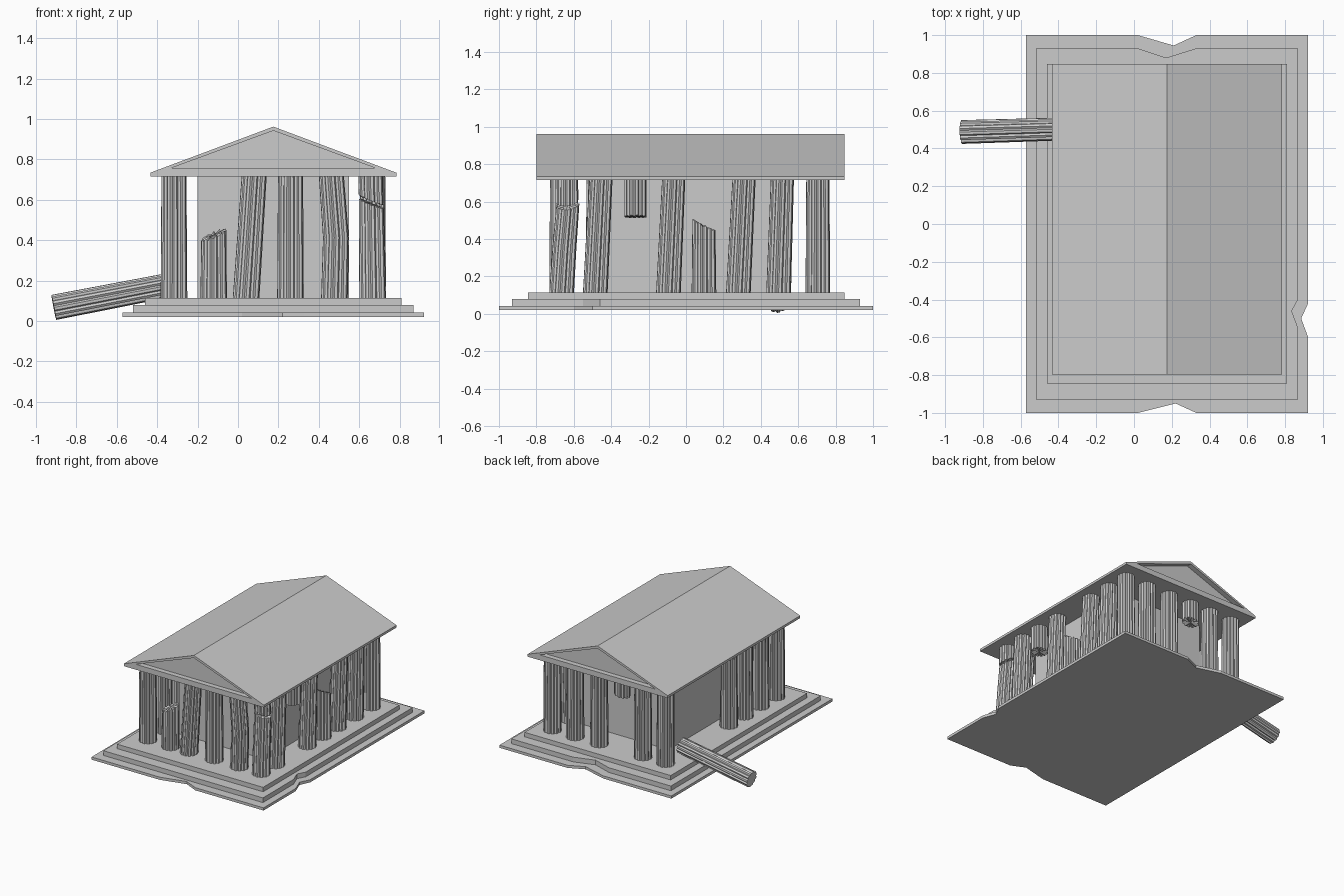
import bpy, bmesh, math
from mathutils import Matrix, Vector

if "Cube" in bpy.data.objects:
    bpy.data.objects.remove(bpy.data.objects["Cube"])

FLOOR, CEIL = 0.11, 0.716
COLS_X = [-0.317, -0.12, 0.06, 0.26, 0.47, 0.667]
COLS_Y = [-0.665, -0.47, -0.27, -0.08, 0.10, 0.295, 0.505, 0.705]


def finish(name, bm, matrix=None):
    if matrix:
        bm.transform(matrix)
    bmesh.ops.recalc_face_normals(bm, faces=bm.faces)
    mesh = bpy.data.meshes.new(name)
    bm.to_mesh(mesh)
    bm.free()
    ob = bpy.data.objects.new(name, mesh)
    bpy.context.collection.objects.link(ob)
    return ob


def slab(name, outline, z0, z1):
    bm = bmesh.new()
    lo = [bm.verts.new((x, y, z0)) for x, y in outline]
    hi = [bm.verts.new((x, y, z1)) for x, y in outline]
    bm.faces.new(lo)
    bm.faces.new(hi)
    n = len(lo)
    for i in range(n):
        j = (i + 1) % n
        bm.faces.new((lo[i], lo[j], hi[j], hi[i]))
    return finish(name, bm)


def column(name, path, r0=0.066, r1=0.062, cut_bottom=None, cut_top=None, matrix=None):
    """Fluted shaft lofted along path; a cut is (slope_x, slope_y, jag) for a broken end."""
    flutes, bm, rings = 12, bmesh.new(), []
    n = flutes * 3
    for k, (px, py, pz) in enumerate(path):
        cut = cut_bottom if k == 0 else cut_top if k == len(path) - 1 else None
        r = r0 + (r1 - r0) * k / (len(path) - 1)
        ring = []
        for i in range(n):
            a = (i // 3 + (0.0, 0.42, 0.71)[i % 3]) * math.tau / flutes
            rr = r * (1.0 if i % 3 < 2 else 0.86)
            dx, dy = rr * math.cos(a), rr * math.sin(a)
            dz = 0
            if cut:
                dz = cut[0] * dx + cut[1] * dy + cut[2] * math.sin(i * 2.3)
            ring.append(bm.verts.new((px + dx, py + dy, pz + dz)))
        rings.append(ring)
    for a, b in zip(rings, rings[1:]):
        for i in range(n):
            j = (i + 1) % n
            bm.faces.new((a[i], a[j], b[j], b[i]))
    # Fan caps
    for ring in (rings[0], rings[-1]):
        c = sum((v.co for v in ring), Vector()) / n
        cv = bm.verts.new(c)
        for i in range(n):
            bm.faces.new((ring[i], ring[(i + 1) % n], cv))
    return finish(name, bm, matrix)


# Stepped base with chipped edges
slab("lower_step", [(-0.573, -1), (0.02, -1), (0.22, -0.95), (0.33, -1), (0.922, -1),
                    (0.922, -0.6), (0.885, -0.5), (0.922, -0.42), (0.922, 1), (0.33, 1),
                    (0.21, 0.945), (0.02, 1), (-0.573, 1)], 0.02, 0.041)
slab("middle_step", [(-0.52, -0.93), (0.868, -0.93), (0.868, -0.55), (0.835, -0.46),
                     (0.868, -0.4), (0.868, 0.93), (0.33, 0.93), (0.17, 0.88),
                     (0.02, 0.93), (-0.52, 0.93)], 0.041, 0.078)
slab("upper_step", [(-0.46, -0.845), (0.81, -0.845), (0.81, 0.847), (-0.46, 0.847)], 0.078, FLOOR + 0.003)

# Inner chamber
slab("inner_chamber", [(-0.2, -0.45), (0.55, -0.45), (0.55, 0.5), (-0.2, 0.5)], FLOOR, CEIL)

# Roof with recessed gables
bm = bmesh.new()
outer = [(-0.434, 0.715), (0.784, 0.715), (0.784, 0.734), (0.175, 0.962), (-0.434, 0.734)]
inner = [(-0.33, 0.757), (0.68, 0.757), (0.175, 0.942)]
ends = []
for y, inset in ((-0.798, 0.04), (0.848, -0.04)):
    o = [bm.verts.new((x, y, z)) for x, z in outer]
    t = [bm.verts.new((x, y, z)) for x, z in inner]
    d = [bm.verts.new((x, y + inset, z)) for x, z in inner]
    for f in ((o[0], o[1], t[1], t[0]), (o[1], o[2], t[1]), (o[2], o[3], t[2], t[1]),
              (o[3], o[4], t[0], t[2]), (o[4], o[0], t[0]), d):
        bm.faces.new(f)
    for i in range(3):
        j = (i + 1) % 3
        bm.faces.new((t[i], t[j], d[j], d[i]))
    ends.append(o)
for i in range(5):
    j = (i + 1) % 5
    bm.faces.new((ends[0][i], ends[0][j], ends[1][j], ends[1][i]))
finish("roof", bm)


def standing(name, x, y, lean_x=0.0, lean_y=0.0, kink=0.0):
    path = []
    for k in range(5):
        t = k / 4
        path.append((x + lean_x * (t - 0.5) + kink * (1 - abs(2 * t - 1)),
                     y + lean_y * (t - 0.5), FLOOR + (CEIL - FLOOR) * t))
    column(name, path)


def stump(name, x, y, top, cut):
    column(name, [(x, y, FLOOR), (x, y, 0.25), (x, y, top)], cut_top=cut)


def hanging(name, x, y, bottom, cut):
    column(name, [(x, y, bottom), (x, y, 0.65), (x, y, CEIL)], 0.06, 0.06, cut_bottom=cut)


# Front row
yf, yb = COLS_Y[0], COLS_Y[-1]
xl, xr = COLS_X[0], COLS_X[-1]
standing("front_column_1", xl, yf)
stump("front_column_2_stump", COLS_X[1], yf, 0.425, (0.4, 0.2, 0.008))
standing("front_column_3", COLS_X[2], yf, lean_x=0.04)
standing("front_column_4", COLS_X[3], yf)
standing("front_column_5", COLS_X[4], yf, lean_x=-0.015, kink=0.015)

# Cracked corner column in two pieces
column("corner_column_lower", [(xr, yf, FLOOR), (0.663, -0.65, 0.35), (0.66, -0.632, 0.58)],
       cut_top=(-0.4, 0.1, 0.004))
column("corner_column_upper", [(0.66, -0.637, 0.60), (0.657, -0.637, 0.66), (0.657, -0.637, CEIL)],
       0.062, 0.06, cut_bottom=(-0.4, 0.1, 0.004))

# Right row
standing("right_column_2", xr, COLS_Y[1], lean_y=0.03)
hanging("right_column_3_hanging", xr, COLS_Y[2], 0.52, (0.1, 0, 0.004))
standing("right_column_4", xr, COLS_Y[3], lean_y=0.028)
stump("right_column_5_stump", xr, COLS_Y[4] - 0.004, 0.47, (0, -0.5, 0.008))
standing("right_column_6", xr, COLS_Y[5], lean_y=0.03)
standing("right_column_7", xr, COLS_Y[6], lean_y=0.02)
standing("right_column_8", xr, yb)

# Back row
for i, x in enumerate(COLS_X[:-1]):
    if i == 2:
        hanging("back_column_hanging", x, yb, 0.56, (0.2, 0, 0.005))
    else:
        standing(f"back_column_{i + 1}", x, yb)

# Left row, with its gap where columns have fallen
for i in range(1, 4):
    standing(f"left_column_{i + 1}", xl, COLS_Y[i])

# Fallen column resting on the steps
axis = Vector((0.6, 0.018, 0.116))
rot = axis.to_track_quat('Z', 'Y').to_matrix().to_4x4()
column("fallen_column", [(0, 0, axis.length * k / 4) for k in range(5)], 0.063, 0.06,
       matrix=Matrix.Translation((-0.912, 0.487, 0.067)) @ rot)
